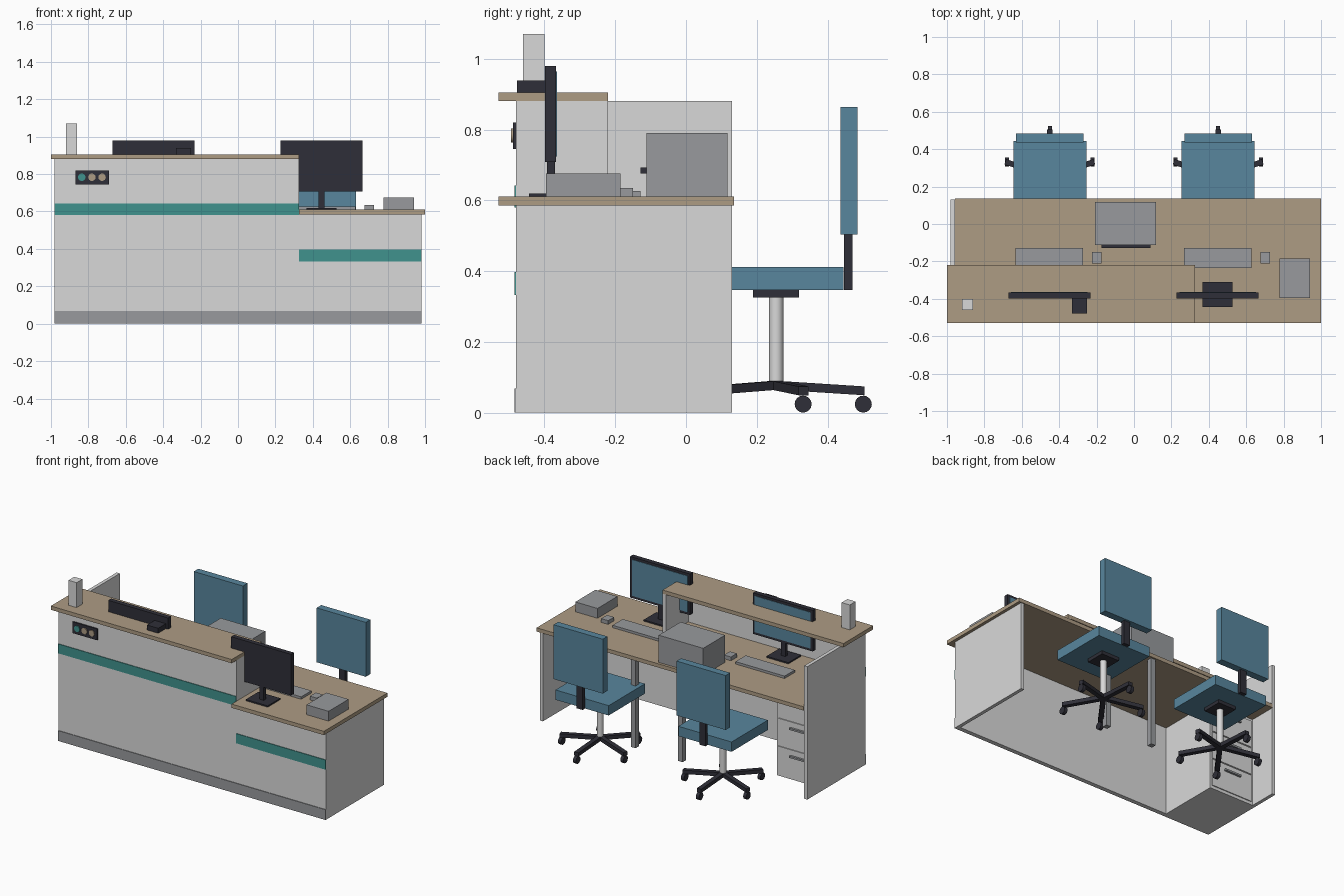
import bpy, math
from mathutils import Vector

if "Cube" in bpy.data.objects:
    bpy.data.objects.remove(bpy.data.objects["Cube"])


def material(name, r, g, b):
    lin = [((c / 255 + 0.055) / 1.055) ** 2.4 for c in (r, g, b)]
    m = bpy.data.materials.new(name)
    m.diffuse_color = (*lin, 1)
    m.use_nodes = True
    m.node_tree.nodes["Principled BSDF"].inputs["Base Color"].default_value = m.diffuse_color
    return m


LIGHT = material("light grey panel", 217, 217, 217)
WOOD = material("wood top", 174, 156, 132)
TEAL = material("teal stripe", 64, 146, 141)
DARK = material("dark plastic", 47, 47, 56)
GREY = material("mid grey", 152, 154, 157)
BLUE = material("blue fabric", 88, 134, 157)


def box(name, x, y, z, mat):
    """Box from (min, max) ranges on each axis."""
    vs = [(a, b, c) for a in x for b in y for c in z]
    fs = [(0, 1, 3, 2), (4, 6, 7, 5), (0, 4, 5, 1), (2, 3, 7, 6), (0, 2, 6, 4), (1, 5, 7, 3)]
    me = bpy.data.meshes.new(name)
    me.from_pydata(vs, [], fs)
    me.materials.append(mat)
    ob = bpy.data.objects.new(name, me)
    bpy.context.collection.objects.link(ob)
    return ob


def cylinder(name, p, q, r, mat, sides=24):
    """Smooth cylinder between two points."""
    p, q = Vector(p), Vector(q)
    d = q - p
    bpy.ops.mesh.primitive_cylinder_add(vertices=sides, radius=r, depth=d.length, location=(p + q) / 2,
                                        rotation=d.to_track_quat('Z', 'Y').to_euler())
    ob = bpy.context.object
    ob.name = name
    ob.data.materials.append(mat)
    bpy.ops.object.shade_smooth_by_angle()
    return ob


# Reception counter: front panels, plinth and stripes
STEP = 0.325
box("front_panel_high", (-0.98, STEP), (-0.48, -0.455), (0, 0.88), LIGHT)
box("front_panel_low", (STEP, 0.98), (-0.48, -0.455), (0, 0.585), LIGHT)
box("plinth", (-0.98, 0.98), (-0.484, -0.48), (0, 0.068), GREY)
box("stripe_high", (-0.98, STEP), (-0.484, -0.48), (0.58, 0.642), TEAL)
box("stripe_low", (STEP, 0.98), (-0.484, -0.48), (0.333, 0.397), TEAL)

# Side panels and the end of the raised counter
box("left_side_panel", (-0.98, -0.957), (-0.455, 0.13), (0, 0.88), LIGHT)
box("right_side_panel", (0.957, 0.98), (-0.455, 0.13), (0, 0.585), LIGHT)
box("counter_end_panel", (0.302, STEP), (-0.455, -0.22), (0.61, 0.88), LIGHT)

# Tops
box("raised_counter_top", (-1, STEP), (-0.53, -0.22), (0.88, 0.905), WOOD)
box("desk_top_left", (-0.957, STEP), (-0.455, 0.135), (0.585, 0.61), WOOD)
box("desk_top_right", (STEP, 1), (-0.53, 0.135), (0.585, 0.61), WOOD)

# Desk legs
for i, x in enumerate((-0.045, 0.3)):
    box(f"desk_leg_{i + 1}", (x - 0.017, x + 0.017), (0.09, 0.124), (0, 0.585), GREY)

# Drawer cabinet
box("drawer_cabinet", (-0.957, -0.63), (-0.455, -0.05), (0, 0.585), LIGHT)
for i, z in enumerate((0.02, 0.205, 0.39)):
    box(f"drawer_front_{i + 1}", (-0.945, -0.642), (-0.05, -0.044), (z, z + 0.178), LIGHT)
    box(f"drawer_handle_{i + 1}", (-0.855, -0.735), (-0.044, -0.03), (z + 0.13, z + 0.142), GREY)

# Socket plate with three round buttons
box("button_plate", (-0.87, -0.69), (-0.489, -0.48), (0.745, 0.82), DARK)
for x, m in ((-0.835, TEAL), (-0.781, WOOD), (-0.727, WOOD)):
    cylinder("round_button", (x, -0.488, 0.783), (x, -0.494, 0.783), 0.02, m)

# Items on the raised counter
box("leaflet_holder", (-0.92, -0.86), (-0.46, -0.4), (0.905, 1.07), LIGHT)
box("card_reader", (-0.332, -0.25), (-0.478, -0.395), (0.905, 0.938), DARK)

# Workstations: monitor, keyboard, mouse
for side, cx in (("left", -0.4525), ("right", 0.4475)):
    box(f"{side}_monitor", (cx - 0.219, cx + 0.219), (-0.398, -0.367), (0.708, 0.98), DARK)
    box(f"{side}_screen", (cx - 0.204, cx + 0.204), (-0.367, -0.364), (0.724, 0.964), BLUE)
    box(f"{side}_monitor_post", (cx - 0.016, cx + 0.016), (-0.393, -0.37), (0.615, 0.71), DARK)
    box(f"{side}_monitor_base", (cx - 0.08, cx + 0.08), (-0.443, -0.31), (0.61, 0.619), DARK)
    box(f"{side}_keyboard", (cx - 0.18, cx + 0.18), (-0.235, -0.128), (0.61, 0.626), GREY)
    box(f"{side}_mouse", (cx + 0.228, cx + 0.279), (-0.212, -0.15), (0.61, 0.635), GREY)

# Printer and desk phone box
box("printer", (-0.208, 0.118), (-0.112, 0.117), (0.61, 0.79), GREY)
box("printer_slot", (-0.175, 0.087), (-0.128, -0.112), (0.675, 0.692), DARK)
box("desk_box", (0.778, 0.94), (-0.395, -0.185), (0.61, 0.675), GREY)

# Office chairs
CY = 0.255
for side, cx in (("left", -0.45), ("right", 0.45)):
    box(f"{side}_seat", (cx - 0.195, cx + 0.195), (0.065, 0.445), (0.347, 0.412), BLUE)
    box(f"{side}_backrest", (cx - 0.18, cx + 0.18), (0.437, 0.485), (0.503, 0.863), BLUE)
    box(f"{side}_back_bar", (cx - 0.022, cx + 0.022), (0.447, 0.471), (0.347, 0.51), DARK)
    box(f"{side}_seat_plate", (cx - 0.065, cx + 0.065), (0.19, 0.32), (0.325, 0.347), DARK)
    cylinder(f"{side}_gas_column", (cx, CY, 0.07), (cx, CY, 0.325), 0.02, LIGHT)
    for k in range(5):
        a = math.radians(90 + 72 * k)
        # sloping star leg: straight bar whose outer end is lowered
        leg = box(f"{side}_star_leg_{k + 1}", (0, 0.25), (-0.015, 0.015), (0.065, 0.09), DARK)
        for v in leg.data.vertices:
            if v.co.x > 0.1:
                v.co.z -= 0.016
        leg.location = (cx, CY, 0)
        leg.rotation_euler.z = a
        x, y = cx + 0.24 * math.cos(a), CY + 0.246 * math.sin(a)
        cylinder(f"{side}_caster_{k + 1}", (x - 0.011, y, 0.024), (x + 0.011, y, 0.024), 0.024, DARK, 16)
